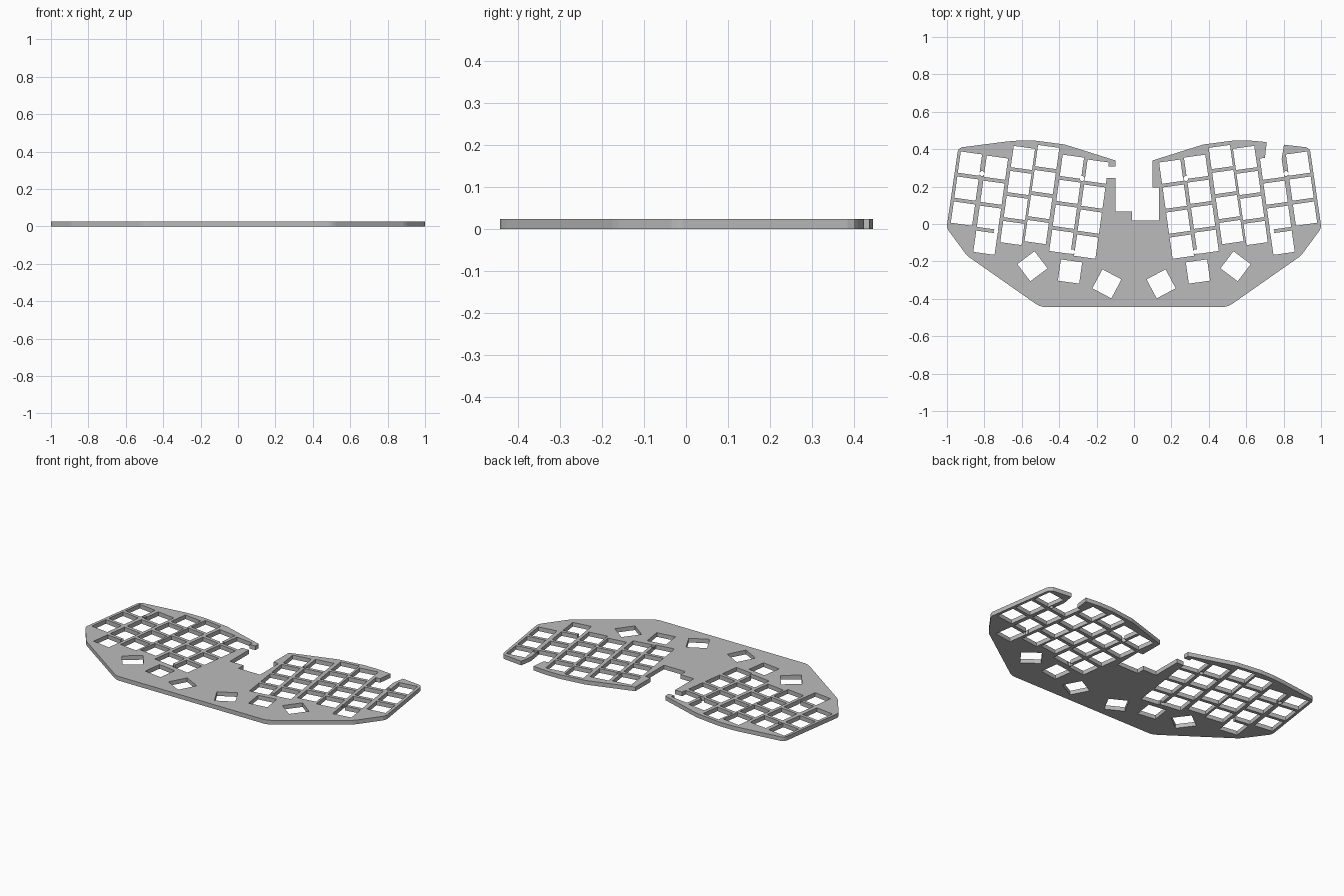
import bpy, bmesh, math
from mathutils import Matrix, Vector

if "Cube" in bpy.data.objects:
    bpy.data.objects.remove(bpy.data.objects["Cube"])

THICK = 0.025
KEY = 0.115       # switch opening size
PITCH = 0.135     # row spacing
TILT = math.radians(8)

metal = bpy.data.materials.new("plate grey")
metal.diffuse_color = (0.5, 0.5, 0.5, 1)
metal.use_nodes = True
metal.node_tree.nodes["Principled BSDF"].inputs["Base Color"].default_value = metal.diffuse_color


def prism(bm, pts, z0, z1):
    """Extrude a flat polygon between two heights."""
    face = bm.faces.new([bm.verts.new((x, y, z0)) for x, y in pts])
    top = bmesh.ops.extrude_face_region(bm, geom=[face])["geom"]
    bmesh.ops.translate(bm, vec=(0, 0, z1 - z0),
                        verts=[v for v in top if isinstance(v, bmesh.types.BMVert)])


def make(name, polys, z0, z1):
    bm = bmesh.new()
    for p in polys:
        prism(bm, p, z0, z1)
    bmesh.ops.recalc_face_normals(bm, faces=bm.faces)
    me = bpy.data.meshes.new(name)
    bm.to_mesh(me)
    bm.free()
    me.materials.append(metal)
    ob = bpy.data.objects.new(name, me)
    bpy.context.collection.objects.link(ob)
    return ob


def ngon(cx, cy, radius, sides, turn):
    return [(cx + radius * math.cos(turn + i * math.tau / sides),
             cy + radius * math.sin(turn + i * math.tau / sides)) for i in range(sides)]


def square(cx, cy, turn):
    return ngon(cx, cy, KEY / math.sqrt(2), 4, turn + math.pi / 4)


def both(polys):
    return polys + [[(-x, y) for x, y in reversed(p)] for p in polys]


# Outer edge of one side, bottom to top, shared by both halves
side = [(0.485, -0.443), (0.505, -0.438), (0.525, -0.427), (0.885, -0.175), (0.9, -0.16),
        (0.992, -0.035), (0.998, -0.022), (1.0, -0.008), (0.943, 0.385), (0.937, 0.4),
        (0.922, 0.41)]
crown = [(0.68, 0.441), (0.62, 0.446), (0.53, 0.446), (0.37, 0.425), (0.1, 0.34)]

# Slot that opens the upper right key, then the stepped centre cut-out
slot = [(0.802, 0.424), (0.785, 0.32), (0.71, 0.32), (0.70, 0.356), (0.71, 0.437)]
centre = [(0.1, 0.195), (0.134, 0.195), (0.134, 0.019), (-0.01, 0.019), (-0.01, 0.067),
          (-0.1, 0.067), (-0.1, 0.246), (-0.16, 0.246), (-0.16, 0.307), (-0.1, 0.307)]
mirror = [(-x, y) for x, y in reversed(side + crown)]
plate = make("switch_plate", [side + slot + crown + centre + mirror], 0, THICK)

# Key columns on the left half: top key centre and number of rows
columns = [(-0.877, 0.323, 3), (-0.738, 0.301, 4), (-0.594, 0.353, 4),
           (-0.464, 0.358, 4), (-0.332, 0.306, 4), (-0.199, 0.28, 4)]
keys = [square(x - r * PITCH * math.sin(TILT), y - r * PITCH * math.cos(TILT), -TILT)
        for x, y, rows in columns for r in range(rows)]

# Thumb keys
keys += [square(x, y, math.radians(a)) for x, y, a in
         [(-0.543, -0.226, 37), (-0.342, -0.254, -8), (-0.145, -0.32, -28)]]

# Screw holes between the columns
screws = [ngon(x, y, 0.013, 16, 0) for x, y in
          [(-0.813, 0.27), (-0.738, -0.04), (-0.277, 0.243), (-0.329, -0.148)]]

# Cut the openings, then discard the cutters
for name, polys in (("key_cutter", both(keys)), ("screw_cutter", both(screws))):
    cutter = make(name, polys, -0.05, THICK + 0.05)
    cutter.hide_render = True
    mod = plate.modifiers.new(name, "BOOLEAN")
    mod.operation = "DIFFERENCE"
    mod.solver = "EXACT"
    mod.object = cutter
    bpy.context.view_layer.objects.active = plate
    plate.select_set(True)
    bpy.ops.object.modifier_apply(modifier=name)
    bpy.data.objects.remove(cutter)
